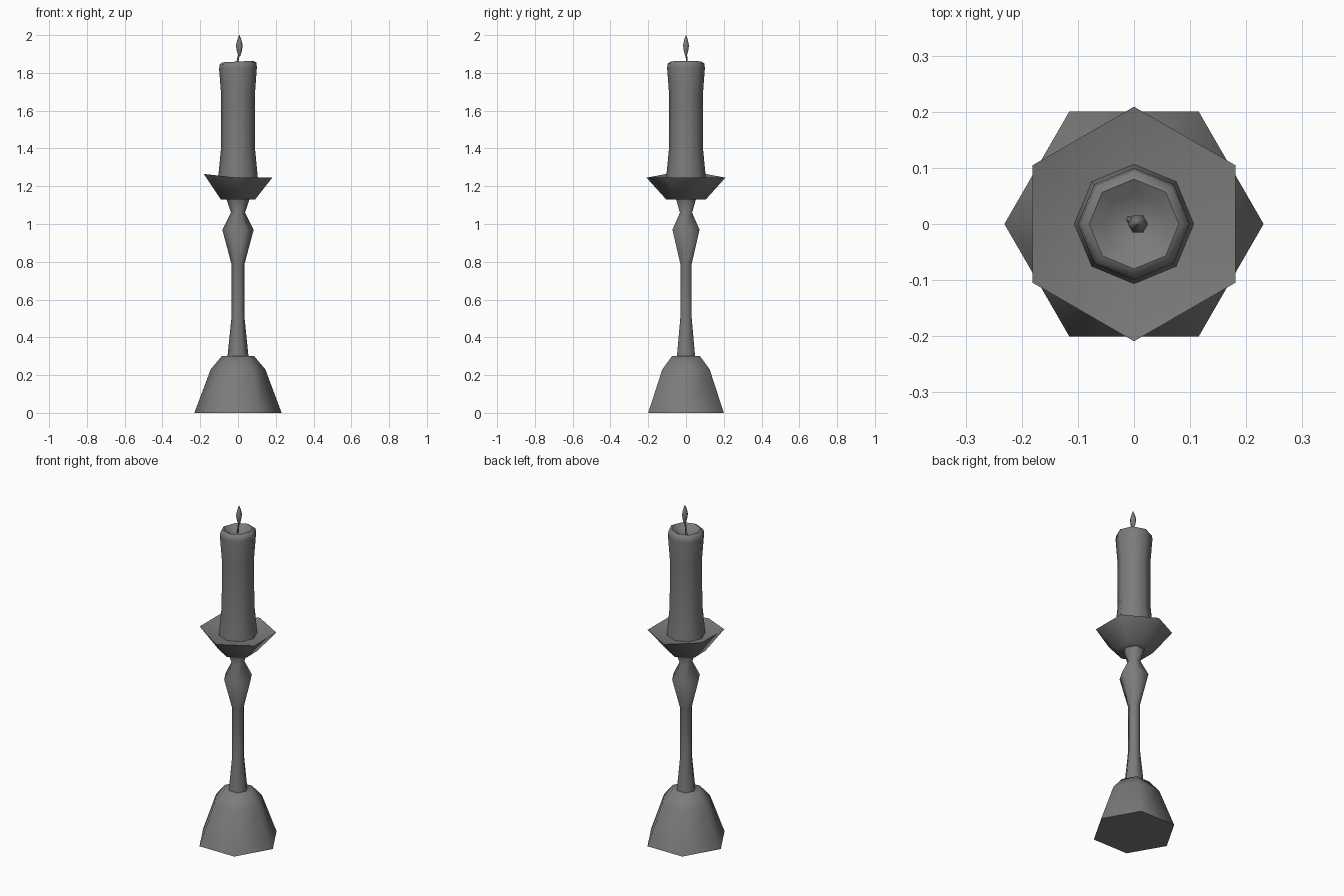
import bpy, bmesh
from math import cos, sin, pi, radians

cube = bpy.data.objects.get("Cube")
if cube:
    bpy.data.objects.remove(cube, do_unlink=True)

grey = bpy.data.materials.new("dark_grey")
grey.use_nodes = True
colour = (0.2, 0.2, 0.2, 1)
grey.diffuse_color = colour
grey.node_tree.nodes["Principled BSDF"].inputs["Base Color"].default_value = colour


def lathe(name, profile, sides, turn=0.0, shift=None, smooth=62):
    """Join rings of (radius, height) into a closed solid; shift adjusts each vertex."""
    bm = bmesh.new()
    rings = []
    for r, z in profile:
        angles = [turn + 2 * pi * i / sides for i in range(sides)]
        rings.append([bm.verts.new((r * cos(a), r * sin(a), z)) for a in angles])
    for low, high in zip(rings, rings[1:]):
        for i in range(sides):
            j = (i + 1) % sides
            bm.faces.new((low[i], low[j], high[j], high[i]))
    bm.faces.new(rings[0][::-1])
    bm.faces.new(rings[-1])
    if shift:
        for v in bm.verts:
            shift(v.co)
    mesh = bpy.data.meshes.new(name)
    bm.to_mesh(mesh)
    bm.free()
    mesh.materials.append(grey)
    obj = bpy.data.objects.new(name, mesh)
    bpy.context.collection.objects.link(obj)
    bpy.ops.object.select_all(action="DESELECT")
    obj.select_set(True)
    bpy.context.view_layer.objects.active = obj
    bpy.ops.object.shade_smooth_by_angle(angle=radians(smooth))
    return obj


# Bell-shaped foot
lathe("foot", [(0.231, 0), (0.145, 0.23), (0.086, 0.3)], 6)

# Turned stem with a swelling near the top
lathe("stem", [(0.056, 0.295), (0.035, 0.5), (0.035, 0.79), (0.083, 0.97),
               (0.037, 1.06), (0.062, 1.135)], 6)


# Drip dish, with one side of the rim bent up
def bend_rim(co):
    if co.x < -0.15:
        co.z += 0.02


lathe("drip_dish", [(0.105, 1.13), (0.209, 1.245), (0.125, 1.23)], 6, pi / 6, bend_rim)


# Candle with a melted hollow top that leans slightly
def lean_top(co):
    if co.z > 1.8:
        co.z += 0.05 * co.x


lathe("candle", [(0.107, 1.225), (0.09, 1.4), (0.089, 1.68), (0.1, 1.825), (0.097, 1.85),
                 (0.08, 1.86), (0.055, 1.845), (0.03, 1.83)], 8, 0, lean_top)


# Leaning wick
def lean_wick(co):
    t = (co.z - 1.82) / 0.09
    co.x += -0.01 + 0.017 * t
    co.y += 0.009 * (1 - t)


lathe("wick", [(0.006, 1.82), (0.005, 1.87), (0.005, 1.91)], 6, 0, lean_wick)


# Teardrop flame
def move_flame(co):
    co.x += 0.007


lathe("flame", [(0.005, 1.89), (0.013, 1.915), (0.018, 1.945), (0.011, 1.975), (0.001, 2.0)],
      6, 0, move_flame)
